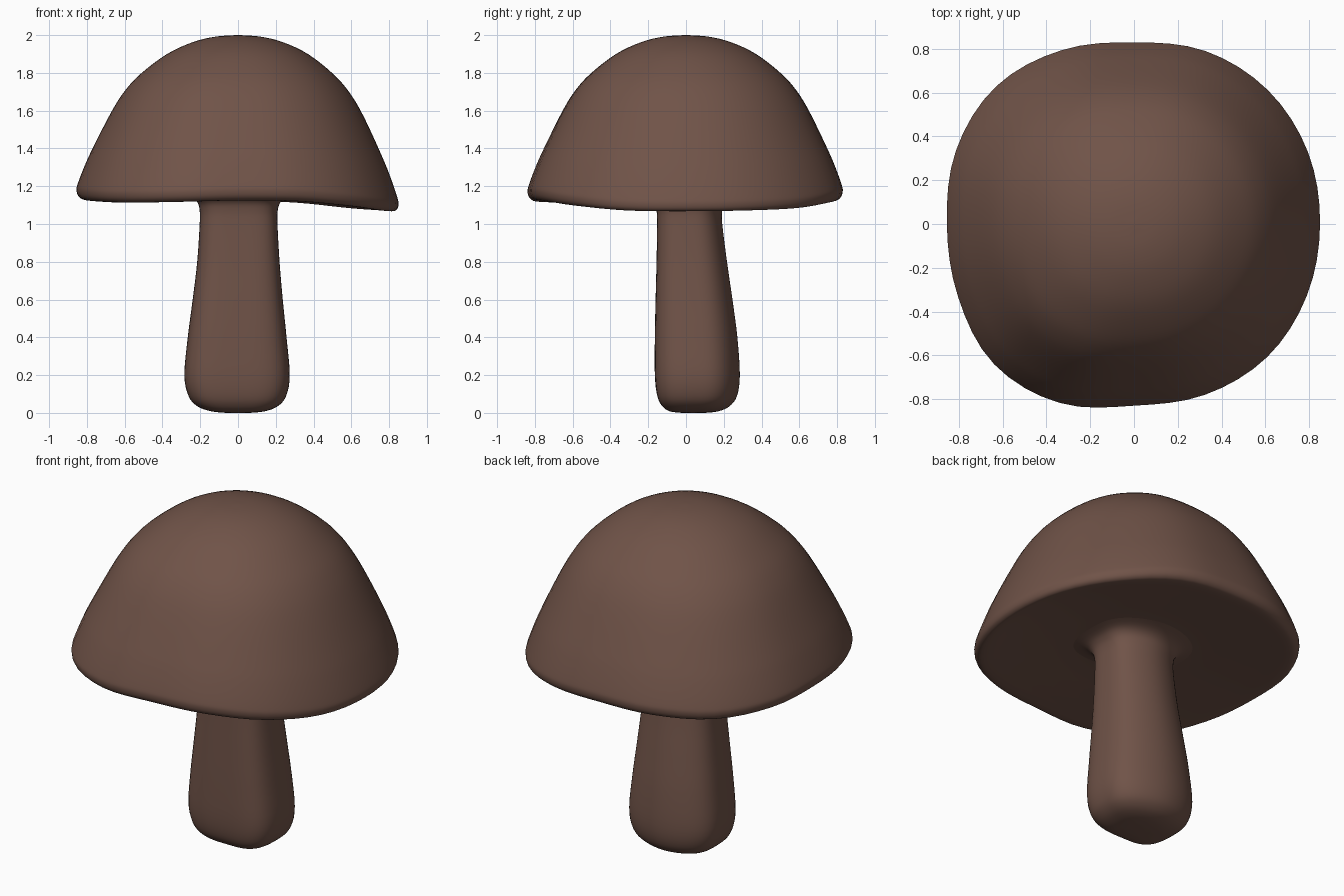
import bpy, bmesh, math

if "Cube" in bpy.data.objects:
    bpy.data.objects.remove(bpy.data.objects["Cube"])

brown = bpy.data.materials.new("mushroom brown")
brown.diffuse_color = (0.162, 0.087, 0.065, 1)
brown.use_nodes = True
brown.node_tree.nodes["Principled BSDF"].inputs["Base Color"].default_value = brown.diffuse_color
SEG = 64


def spline(p0, p1, p2, p3, t):
    return 0.5 * (2 * p1 + (p2 - p0) * t + (2 * p0 - 5 * p1 + 4 * p2 - p3) * t * t
                  + (3 * p1 - p0 - 3 * p2 + p3) * t ** 3)


def around(table, a):
    """Smooth periodic lookup of a table spread evenly over a full turn."""
    n = len(table)
    f = (a / (2 * math.pi) * n) % n
    i = int(f)
    return spline(*[table[(i + k) % n] for k in (-1, 0, 1, 2)], f - i)


def refine(rows, steps=4):
    """Smooth a profile by adding rows between the given ones."""
    out = []
    last = len(rows) - 1
    for i in range(last):
        q = [rows[min(max(i + k, 0), last)] for k in (-1, 0, 1, 2)]
        for s in range(steps):
            out.append([spline(*c, s / steps) for c in zip(*q)])
    return out + [list(rows[-1])]


def loft(name, rows, point):
    """Skin rings of points, close both ends and shade smooth."""
    bm = bmesh.new()
    rings = [[bm.verts.new(point(r, 2 * math.pi * j / SEG)) for j in range(SEG)] for r in rows]
    for a, b in zip(rings, rings[1:]):
        for j in range(SEG):
            k = (j + 1) % SEG
            bm.faces.new((a[j], a[k], b[k], b[j]))
    bm.faces.new(rings[0])
    bm.faces.new(rings[-1])
    bmesh.ops.recalc_face_normals(bm, faces=bm.faces)
    for f in bm.faces:
        f.smooth = True
    me = bpy.data.meshes.new(name)
    bm.to_mesh(me)
    bm.free()
    me.materials.append(brown)
    ob = bpy.data.objects.new(name, me)
    bpy.context.collection.objects.link(ob)
    return ob


# Cap: slightly squarish outline with a wavy rim that dips on the right
OUTLINE = [0.85, 0.86, 0.865, 0.855, 0.83, 0.86, 0.89, 0.88,
           0.855, 0.87, 0.905, 0.885, 0.83, 0.845, 0.86, 0.855]
RIM = [1.055, 1.06, 1.075, 1.11, 1.125, 1.12, 1.11, 1.12,
       1.13, 1.12, 1.11, 1.115, 1.125, 1.12, 1.09, 1.06]
cap_rows = [(0.01, 2.0), (0.14, 1.992), (0.28, 1.963), (0.44, 1.9), (0.6, 1.797),
            (0.7, 1.705), (0.785, 1.59), (0.9, 1.395), (0.95, 1.3), (0.99, 1.21),
            (1.0, 1.17), (0.985, 1.135), (0.94, 1.121), (0.8, 1.13), (0.6, 1.145),
            (0.4, 1.158), (0.15, 1.16)]


def cap_point(row, a):
    t, z = row
    r = t * (0.85 + (around(OUTLINE, a) - 0.85) * t)
    return r * math.cos(a), r * math.sin(a), z + (around(RIM, a) - 1.12) * t ** 4


loft("cap", refine(cap_rows), cap_point)

# Stem: rows of z, x min, x max, y min, y max; flat front, rounded back
stem_rows = [(0.0, -0.06, 0.06, -0.02, 0.1), (0.008, -0.14, 0.14, -0.085, 0.17),
             (0.035, -0.215, 0.21, -0.125, 0.23), (0.09, -0.262, 0.255, -0.152, 0.27),
             (0.2, -0.284, 0.274, -0.165, 0.285), (0.4, -0.266, 0.257, -0.165, 0.272),
             (0.6, -0.24, 0.237, -0.161, 0.246), (0.8, -0.216, 0.22, -0.156, 0.217),
             (1.0, -0.203, 0.209, -0.153, 0.192), (1.07, -0.203, 0.21, -0.156, 0.192),
             (1.115, -0.215, 0.225, -0.17, 0.205), (1.145, -0.25, 0.26, -0.21, 0.245),
             (1.165, -0.33, 0.34, -0.29, 0.32)]


def stem_point(row, a):
    z, x0, x1, y0, y1 = row
    c, s = math.cos(a), math.sin(a)
    n = 2.9 - 0.9 * s                      # squarer towards the front
    r = (abs(c) ** n + abs(s) ** n) ** (-1 / n)
    return ((x0 + x1) / 2 + (x1 - x0) / 2 * r * c,
            (y0 + y1) / 2 + (y1 - y0) / 2 * r * s, z)


loft("stem", refine(stem_rows), stem_point)
